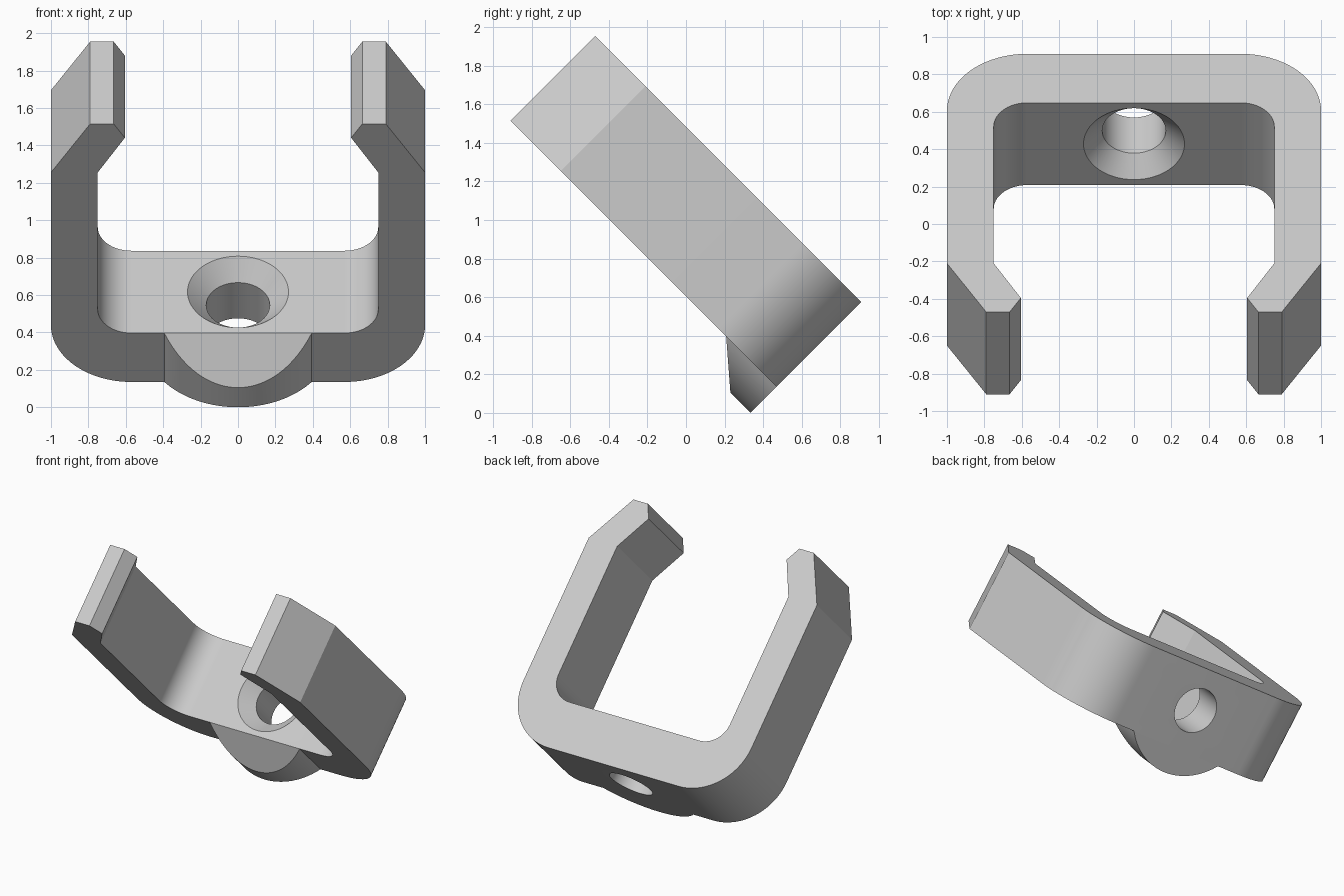
import bpy, bmesh, math
from math import sin, cos, pi
from mathutils import Vector

if "Cube" in bpy.data.objects:
    bpy.data.objects.remove(bpy.data.objects["Cube"])

WIDTH = 0.622      # depth of the bracket band
BASE = 0.37        # thickness of the mounting base
HOLE_Z = -WIDTH / 2

grey = bpy.data.materials.new("plain_grey")
grey.use_nodes = True
grey.diffuse_color = (0.6, 0.6, 0.6, 1)
grey.node_tree.nodes["Principled BSDF"].inputs["Base Color"].default_value = (0.6, 0.6, 0.6, 1)


def arc(cx, cy, r, start, end, steps=20):
    return [(cx + r * cos(start + (end - start) * i / steps),
             cy + r * sin(start + (end - start) * i / steps)) for i in range(steps + 1)]


def prism(points, offset):
    """Fill a closed outline and sweep it along offset."""
    bm = bmesh.new()
    face = bm.faces.new([bm.verts.new(p) for p in points])
    swept = bmesh.ops.extrude_face_region(bm, geom=[face])["geom"]
    bmesh.ops.translate(bm, vec=offset, verts=[v for v in swept if isinstance(v, bmesh.types.BMVert)])
    return bm


def make_object(name, bm):
    """Turn the mesh into an object leaning back at 45 degrees."""
    bmesh.ops.recalc_face_normals(bm, faces=bm.faces)
    mesh = bpy.data.meshes.new(name)
    bm.to_mesh(mesh)
    bm.free()
    mesh.materials.append(grey)
    obj = bpy.data.objects.new(name, mesh)
    bpy.context.collection.objects.link(obj)
    obj.rotation_euler.x = math.radians(135)
    obj.location = (0, 0.47, 0.135)
    return obj


# Clip band: half outline from outer base to inner base, then mirrored
half = arc(0.57, 0.43, 0.43, -pi / 2, 0)
half += [(1, 1.584), (0.79, 1.952), (0.665, 1.952), (0.605, 1.846), (0.75, 1.584)]
half += arc(0.57, BASE + 0.18, 0.18, 0, -pi / 2)
outline = half + [(-x, y) for x, y in reversed(half)]
clip = make_object("clip_band", prism([(x, y, 0) for x, y in outline], (0, 0, -WIDTH)))

# Countersunk screw hole: revolved cutter through the base
bm = bmesh.new()
profile = [(0, -0.1), (0.17, -0.1), (0.17, BASE - 0.1), (0.27, BASE), (0.27, BASE + 0.1), (0, BASE + 0.1)]
verts = [bm.verts.new((r, y, HOLE_Z)) for r, y in profile]
edges = [bm.edges.new(pair) for pair in zip(verts, verts[1:])]
bmesh.ops.spin(bm, geom=verts + edges, cent=(0, 0, HOLE_Z), axis=(0, 1, 0),
               angle=2 * pi, steps=64)
bmesh.ops.remove_doubles(bm, verts=bm.verts, dist=0.0001)
cutter = make_object("screw_hole_cutter", bm)
cutter.hide_render = True

cut = clip.modifiers.new("screw_hole", "BOOLEAN")
cut.operation = "DIFFERENCE"
cut.solver = "EXACT"
cut.object = cutter
bpy.context.view_layer.objects.active = clip
clip.select_set(True)
bpy.ops.object.modifier_apply(modifier=cut.name)
bpy.data.objects.remove(cutter)

# Rounded boss under the base, with a sloping inner cut
radius = 0.502
spread = math.acos(-HOLE_Z / radius)
segment = arc(0, HOLE_Z, radius, pi / 2 - spread, pi / 2 + spread, 40)
bm = prism([(x, 0, z) for x, z in segment], (0, BASE, 0))
bmesh.ops.recalc_face_normals(bm, faces=bm.faces)
bottom = radius + HOLE_Z
slope = Vector((0, bottom, BASE - 0.148))
sliced = bmesh.ops.bisect_plane(bm, geom=bm.verts[:] + bm.edges[:] + bm.faces[:], dist=0.00001,
                                plane_co=(0, 0.148, bottom), plane_no=slope, clear_outer=True)
bmesh.ops.holes_fill(bm, edges=[e for e in bm.edges if e.is_boundary])
boss = make_object("screw_boss", bm)

# Smooth the curves, keep the corners crisp
boss.select_set(True)
bpy.ops.object.shade_smooth_by_angle(angle=math.radians(20))
